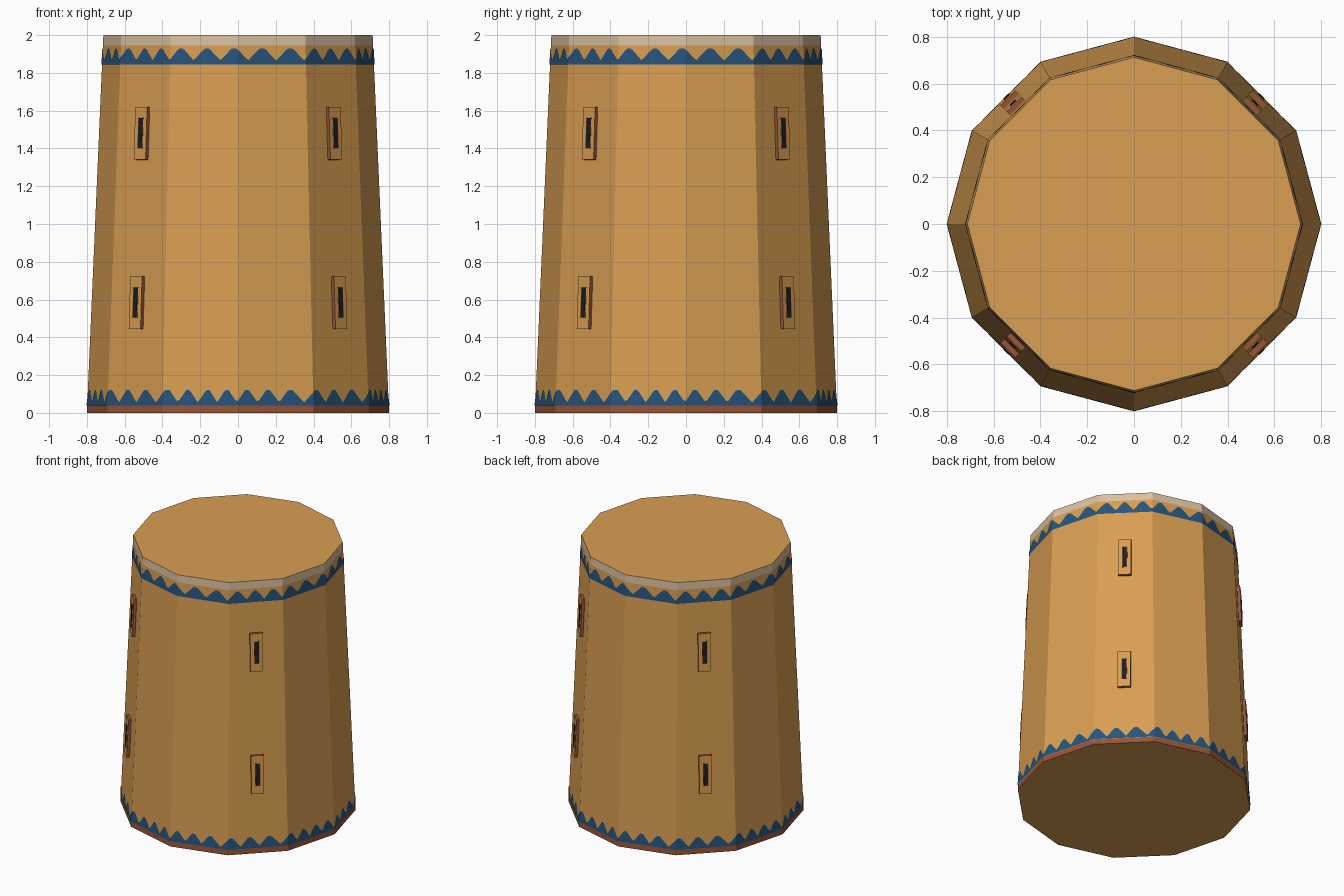
import bpy, bmesh, math
from mathutils import Matrix, Vector

if "Cube" in bpy.data.objects:
    bpy.data.objects.remove(bpy.data.objects["Cube"])

def material(name, rgb):
    m = bpy.data.materials.new(name)
    m.diffuse_color = (*rgb, 1)
    m.use_nodes = True
    m.node_tree.nodes["Principled BSDF"].inputs["Base Color"].default_value = m.diffuse_color
    return m

TAN = material("tan plaster", (0.69, 0.342, 0.084))
BROWN = material("brown trim", (0.305, 0.091, 0.036))
BLUE = material("blue paint", (0.019, 0.091, 0.205))
CREAM = material("cream rim", (0.71, 0.53, 0.35))
DARK = material("dark opening", (0.012, 0.013, 0.014))

def finish(bm, name, mats):
    me = bpy.data.meshes.new(name)
    bm.to_mesh(me)
    bm.free()
    for m in mats:
        me.materials.append(m)
    ob = bpy.data.objects.new(name, me)
    bpy.context.collection.objects.link(ob)
    return ob

def radius(z):
    return 0.8 - 0.0435 * z

def corner(i, z, out=0.0):
    a = math.radians(240 + 30 * i)
    r = radius(z) + out
    return Vector((r * math.cos(a), r * math.sin(a), z))

# Twelve-sided tapered tower, coloured by height
bm = bmesh.new()
levels = [0, 0.04, 1.945, 2.0]
rings = [[bm.verts.new(corner(i, z)) for i in range(12)] for z in levels]
for k in range(3):
    for i in range(12):
        j = (i + 1) % 12
        f = bm.faces.new((rings[k][i], rings[k][j], rings[k + 1][j], rings[k + 1][i]))
        f.material_index = (1, 0, 2)[k]
bm.faces.new(rings[0][::-1])
bm.faces.new(rings[3])
finish(bm, "tower_body", [TAN, BROWN, CREAM])

# Painted wave bands: peaks are given along one quarter (three faces) and repeat
def wave_band(name, base, valley, peak, peaks):
    ext = [peaks[-1] - 3] + peaks + [peaks[0] + 3]
    def height(s):
        for a, b in zip(ext, ext[1:]):
            if a <= s <= b:
                t = min(s - a, b - s) / ((b - a) / 2)
                return valley + (peak - valley) * min(1, 1.2 * (1 - t))
        return valley
    bm = bmesh.new()
    n = 32
    for i in range(12):
        cols = []
        for k in range(n + 1):
            u = k / n
            z = height(i % 3 + u)
            cols.append([bm.verts.new(corner(i, h, 0.003).lerp(corner(i + 1, h, 0.003), u))
                         for h in (base, z)])
        for a, b in zip(cols, cols[1:]):
            bm.faces.new((a[0], b[0], b[1], a[1]))
    finish(bm, name, [BLUE])

wave_band("lower_wave_band", 0.04, 0.055, 0.122,
          [0.07, 0.335, 0.6, 0.85, 1.12, 1.4, 1.69, 2.06, 2.37, 2.69])
wave_band("upper_wave_band", 1.845, 1.866, 1.93,
          [0.16, 0.54, 0.945, 1.354, 1.77, 2.17, 2.49, 2.82])

# Slit windows on the four diagonal faces
def box(bm, frame, w, h, y0, y1, front, side):
    m = frame @ Matrix.Translation((0, (y0 + y1) / 2, 0)) @ Matrix.Diagonal((w, y1 - y0, h, 1))
    vs = bmesh.ops.create_cube(bm, size=1, matrix=m)["verts"]
    normal = (frame.to_3x3() @ Vector((0, 1, 0))).normalized()
    for f in {f for v in vs for f in v.link_faces}:
        f.normal_update()
        f.material_index = front if f.normal.dot(normal) > 0.9 else side

tilt = math.atan(0.0435 * math.cos(math.pi / 12))
for q in range(4):
    for level, z in (("lower", 0.583), ("upper", 1.48)):
        ap = radius(z) * math.cos(math.pi / 12)
        frame = (Matrix.Rotation(math.radians(45 + 90 * q - 90), 4, 'Z')
                 @ Matrix.Translation((0, ap, z)) @ Matrix.Rotation(tilt, 4, 'X'))
        bm = bmesh.new()
        box(bm, frame, 0.088, 0.28, -0.01, 0.02, 0, 1)
        box(bm, frame, 0.036, 0.165, 0.015, 0.022, 1, 1)
        box(bm, frame, 0.028, 0.158, 0.015, 0.024, 2, 2)
        finish(bm, f"{level}_window_{q + 1}", [TAN, BROWN, DARK])
